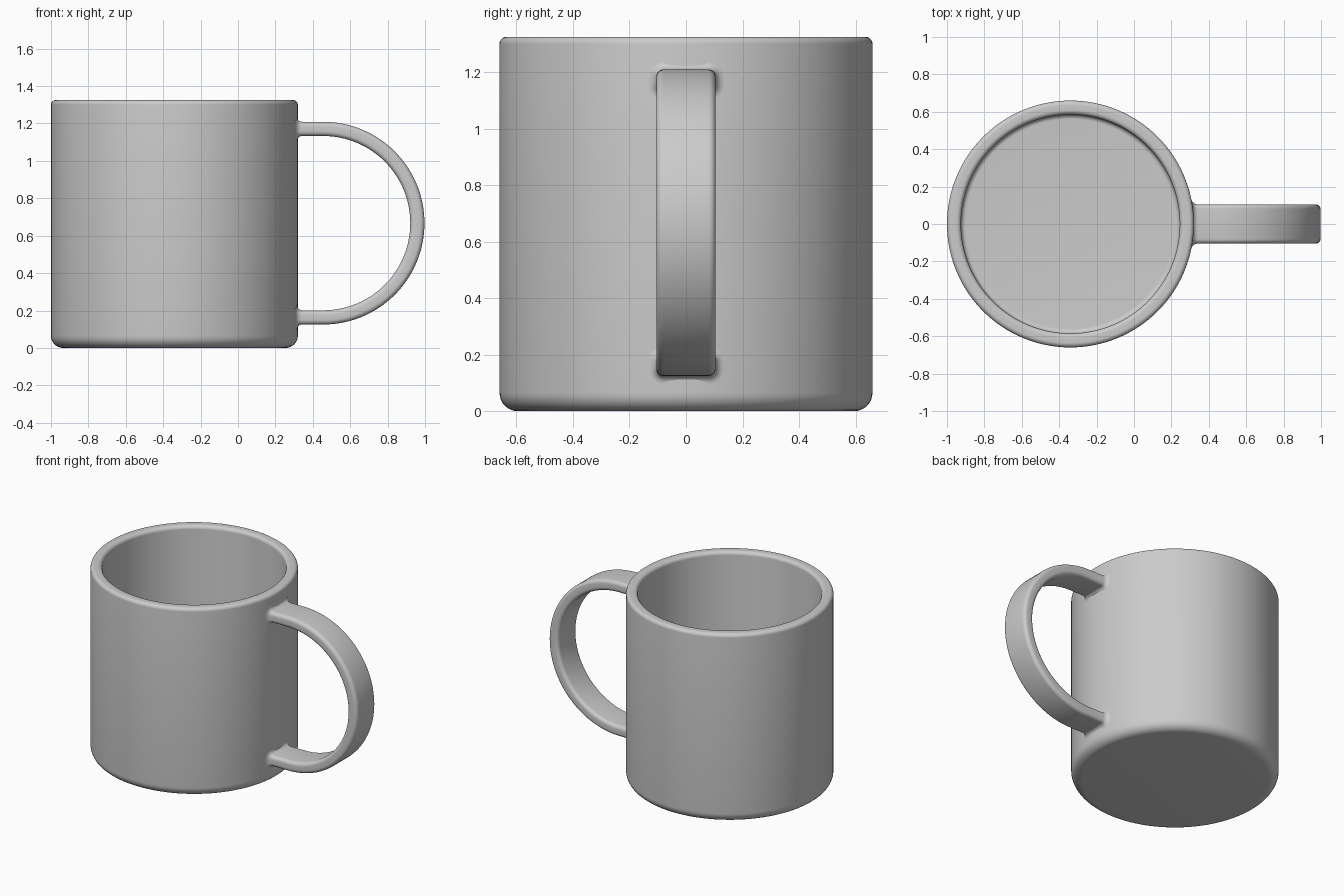
import bpy, bmesh, math

if "Cube" in bpy.data.objects:
    bpy.data.objects.remove(bpy.data.objects["Cube"], do_unlink=True)

MUG_X, RADIUS, HEIGHT, WALL = -0.34, 0.66, 1.325, 0.075
SEGMENTS = 128

grey = bpy.data.materials.new("light_grey")
grey.use_nodes = True
colour = (0.6, 0.6, 0.6, 1)
grey.diffuse_color = colour
grey.node_tree.nodes["Principled BSDF"].inputs["Base Color"].default_value = colour


def arc(cx, cy, r, start, end, steps=8):
    """Points along an arc, angles in degrees."""
    angles = [math.radians(start + (end - start) * i / steps) for i in range(steps + 1)]
    return [(cx + r * math.cos(a), cy + r * math.sin(a)) for a in angles]


def bridge(bm, loops, closed):
    """Skin a list of vertex rings with quads."""
    pairs = list(zip(loops, loops[1:]))
    if closed:
        pairs.append((loops[-1], loops[0]))
    for a, b in pairs:
        n = len(a)
        for i in range(n):
            j = (i + 1) % n
            bm.faces.new((a[i], a[j], b[j], b[i]))


def finish(bm, name):
    bmesh.ops.recalc_face_normals(bm, faces=bm.faces)
    mesh = bpy.data.meshes.new(name)
    bm.to_mesh(mesh)
    bm.free()
    obj = bpy.data.objects.new(name, mesh)
    bpy.context.collection.objects.link(obj)
    mesh.materials.append(grey)
    bpy.ops.object.select_all(action="DESELECT")
    obj.select_set(True)
    bpy.context.view_layer.objects.active = obj
    bpy.ops.object.shade_smooth_by_angle(angle=math.radians(35))
    return obj


# Cup body: one turned profile from the underside, over the rim, to the inner floor
inner, foot, lip = RADIUS - WALL, 0.065, 0.025
profile = (arc(RADIUS - foot, foot, foot, -90, 0)
           + arc(RADIUS - lip, HEIGHT - lip, lip, 0, 90)
           + arc(inner + lip, HEIGHT - lip, lip, 90, 180)
           + arc(inner - lip, WALL + lip, lip, 0, -90))
bm = bmesh.new()
rings = []
for r, z in profile:
    ring = []
    for i in range(SEGMENTS):
        a = math.tau * i / SEGMENTS
        ring.append(bm.verts.new((MUG_X + r * math.cos(a), r * math.sin(a), z)))
    rings.append(ring)
bridge(bm, rings, False)
bm.faces.new(rings[0])
bm.faces.new(rings[-1])
finish(bm, "cup_body")

# Handle: rounded strap swept along a D-shaped path, flaring where it meets the cup
BEND_X, MID_Z, BEND_R = 0.455, 0.667, 0.504
HALF_T, HALF_W, EDGE, FLARE = 0.038, 0.105, 0.025, 0.028


def section(grow=0.0):
    """Rounded rectangle as (across width, across thickness) pairs."""
    r = EDGE + grow
    w, t = HALF_W - EDGE, HALF_T - EDGE
    return (arc(w, t, r, 0, 90, 6) + arc(-w, t, r, 90, 180, 6)
            + arc(-w, -t, r, 180, 270, 6) + arc(w, -t, r, 270, 360, 6))


def root_rings(bm, side):
    """Rings from inside the cup wall outward, following its curve."""
    stations = [(-0.02, FLARE)]
    stations += [(FLARE - x, FLARE - y) for x, y in arc(0, 0, FLARE, 0, 90, 6)]
    result = []
    for gap, grow in stations:
        ring = []
        for y, t in section(grow):
            x = MUG_X + math.sqrt(RADIUS ** 2 - y ** 2) + gap
            ring.append(bm.verts.new((x, y, MID_Z + side * (BEND_R + t))))
        result.append(ring)
    return result


bm = bmesh.new()
rings = root_rings(bm, 1)
for i in range(65):
    a = math.radians(90 - 180 * i / 64)
    rings.append([bm.verts.new((BEND_X + (BEND_R + t) * math.cos(a), y,
                                MID_Z + (BEND_R + t) * math.sin(a)))
                  for y, t in section()])
rings += reversed(root_rings(bm, -1))
bridge(bm, rings, False)
bm.faces.new(rings[0])
bm.faces.new(rings[-1])
finish(bm, "handle")
